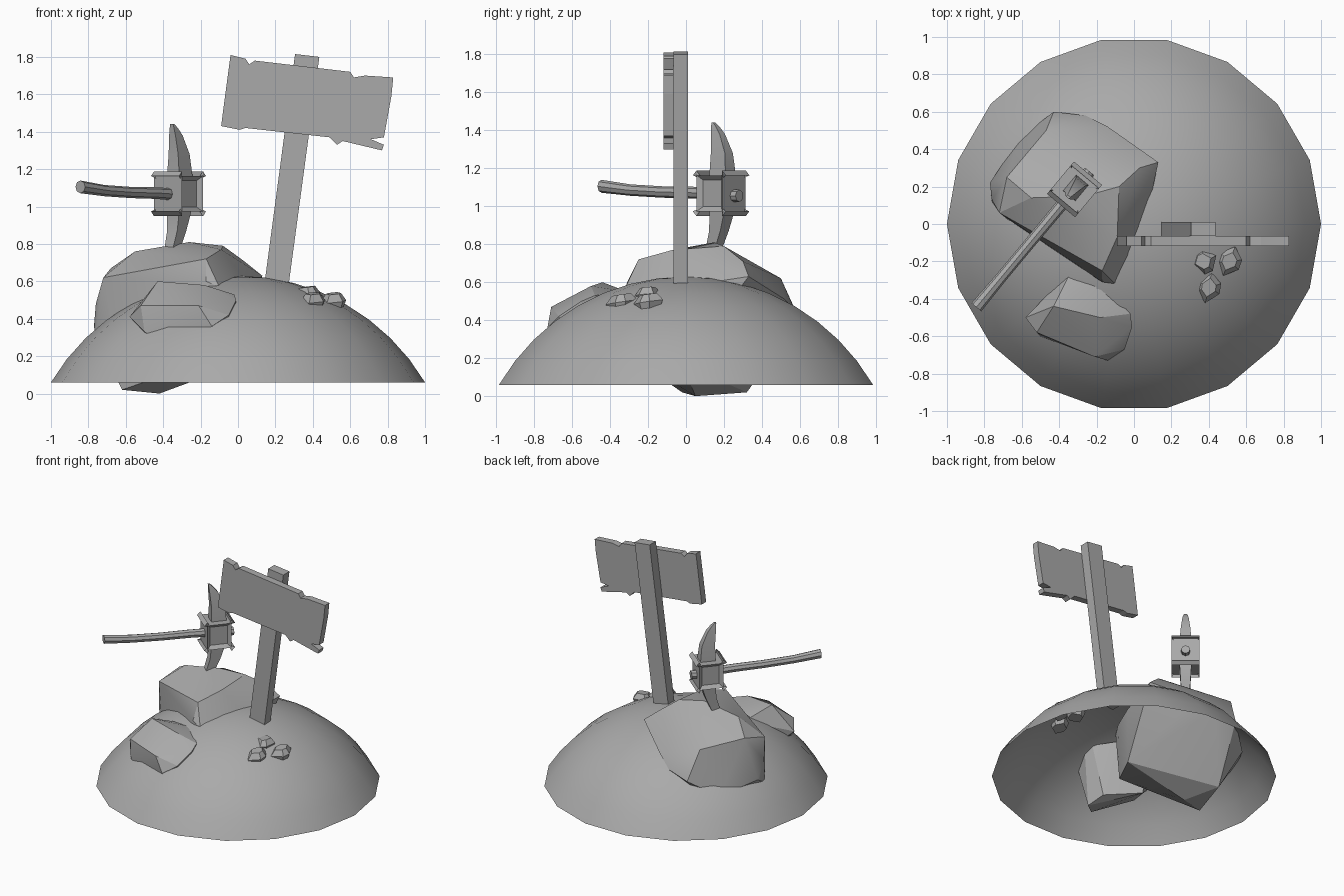
import bpy, bmesh
from math import sin, cos, pi, radians, asin
from mathutils import Vector

cube = bpy.data.objects.get("Cube")
if cube:
    bpy.data.objects.remove(cube)

stone = bpy.data.materials.new("plain_grey")
stone.use_nodes = True
GREY = (0.4, 0.4, 0.4, 1)
stone.diffuse_color = GREY
stone.node_tree.nodes["Principled BSDF"].inputs["Base Color"].default_value = GREY


def finish(name, bm, angle=None):
    """Turn a bmesh into a named, shaded object."""
    bmesh.ops.remove_doubles(bm, verts=bm.verts, dist=0.0005)
    bmesh.ops.recalc_face_normals(bm, faces=bm.faces)
    mesh = bpy.data.meshes.new(name)
    bm.to_mesh(mesh)
    bm.free()
    obj = bpy.data.objects.new(name, mesh)
    mesh.materials.append(stone)
    bpy.context.collection.objects.link(obj)
    if angle:
        bpy.ops.object.select_all(action='DESELECT')
        obj.select_set(True)
        bpy.context.view_layer.objects.active = obj
        bpy.ops.object.shade_smooth_by_angle(angle=radians(angle))
    return obj


def loft(name, rings, caps=True, angle=None):
    """Skin a list of equally sized point rings."""
    bm = bmesh.new()
    loops = [[bm.verts.new(p) for p in ring] for ring in rings]
    n = len(loops[0])
    for a, b in zip(loops, loops[1:]):
        for i in range(n):
            j = (i + 1) % n
            bm.faces.new((a[i], a[j], b[j], b[i]))
    if caps:
        bm.faces.new(loops[0])
        bm.faces.new(loops[-1])
    return finish(name, bm, angle)


def hull(name, points, angle=25):
    """Faceted boulder wrapped around a few corner points."""
    bm = bmesh.new()
    for p in points:
        bm.verts.new(p)
    bmesh.ops.convex_hull(bm, input=bm.verts)
    bmesh.ops.delete(bm, geom=[v for v in bm.verts if not v.link_faces], context='VERTS')
    bmesh.ops.dissolve_limit(bm, angle_limit=radians(7), verts=bm.verts, edges=bm.edges)
    return finish(name, bm, angle)


# Mound: an open spherical cap with eighteen sides
R, BASE, SIDES, RINGS = 1.162, -0.532, 18, 8
rings = []
for k in range(RINGS + 1):
    t = asin(1 / R) * (1 - k / RINGS)
    rings.append([(R * sin(t) * cos(2 * pi * i / SIDES), R * sin(t) * sin(2 * pi * i / SIDES),
                   BASE + R * cos(t)) for i in range(SIDES)])
mound = loft("mound", rings, caps=False, angle=40)

# Boulders
hull("large_boulder", [
    (-.62, -.02, .02), (-.51, .32, .02), (-.42, .05, 0), (-.1, -.28, .2), (.04, -.02, .17),
    (-.76, .12, .3), (-.77, .22, .36), (-.61, .46, .28), (-.43, .6, .4), (-.26, .58, .44),
    (-.14, .52, .51), (.05, .39, .6), (.13, .33, .63), (.06, 0, .58), (-.02, -.2, .57),
    (-.1, -.32, .57), (-.17, -.31, .6), (-.76, .13, .48), (-.72, .06, .62), (-.17, -.25, .72),
    (-.68, .25, .67), (-.55, .14, .76), (-.26, .15, .81), (-.08, .2, .79), (-.47, .5, .62),
    (-.09, -.07, .77), (.03, .3, .71)])
hull("small_boulder", [
    (-.33, -.24, .52), (-.17, -.31, .55), (-.02, -.48, .53), (-.01, -.55, .5), (-.05, -.67, .42),
    (-.14, -.73, .36), (-.21, -.71, .47), (-.5, -.6, .33), (-.58, -.5, .41), (-.52, -.58, .47),
    (-.43, -.44, .6), (-.18, -.5, .58), (-.04, -.55, .08), (-.16, -.66, .12), (-.42, -.5, .24),
    (-.3, -.26, .15), (-.07, -.42, .12)])


# Pebbles: one faceted chunk, turned and stretched
def pebble(name, x, y, z, sx, sy, turn):
    pts = []
    for h, scale in ((-.045, .75), (0, 1), (.04, .6)):
        for i in range(6):
            a = i * pi / 3 + .25 * sin(i * 2)
            px, py = sx * scale * cos(a), sy * scale * sin(a)
            pts.append((x + px * cos(turn) - py * sin(turn),
                        y + px * sin(turn) + py * cos(turn), z + h + .15 * px))
    hull(name, pts)


pebble("pebble_back", .37, -.2, .53, .075, .07, .4)
pebble("pebble_left", .51, -.2, .495, .085, .065, 1.2)
pebble("pebble_front", .4, -.34, .495, .085, .065, 1.4)


# Sign: leaning post with a notched plank
def slab(name, outline, front, back):
    return loft(name, [[(x, y, z) for x, z in outline] for y in (front, back)])


slab("sign_post", [(.14, .575), (.272, .59), (.435, 1.8), (.305, 1.815)], -.065, .01)
slab("sign_board", [
    (-.04, 1.81), (.04, 1.79), (.06, 1.76), (.09, 1.78), (.6, 1.72), (.62, 1.69), (.68, 1.7),
    (.83, 1.69), (.82, 1.59), (.78, 1.37), (.71, 1.36), (.78, 1.33), (.77, 1.3), (.56, 1.35),
    (.53, 1.33), (.49, 1.37), (.04, 1.42), (.01, 1.41), (-.09, 1.43), (-.08, 1.51)], -.118, -.065)

# Pickaxe: everything is placed along the handle direction
CENTRE = Vector((-.318, .185, 0))
ALONG = Vector((.64, .768, 0))
ACROSS = Vector((.768, -.64, 0))


def place(s, t, z):
    return CENTRE + ALONG * s + ACROSS * t + Vector((0, 0, z))


def rod(name, stations, sides):
    rings = [[place(s, r * cos(2 * pi * i / sides), z + r * sin(2 * pi * i / sides))
              for i in range(sides)] for s, z, r in stations]
    return loft(name, rings)


def blade(name, stations):
    rings = [[place(s + i * a, j * b, z) for i, j in ((-1, -1), (1, -1), (1, 1), (-1, 1))]
             for z, s, a, b in stations]
    return loft(name, rings, angle=30)


rod("pickaxe_handle", [(-.82, 1.105, .034), (-.62, 1.085, .03), (-.4, 1.075, .03),
                       (-.2, 1.072, .031), (.08, 1.06, .033)], 8)
rod("handle_end", [(.07, 1.055, .032), (.125, 1.055, .032)], 8)
blade("upper_blade", [(1.1, .01, .055, .045), (1.17, .01, .055, .042), (1.28, .005, .048, .033),
                      (1.38, -.022, .03, .022), (1.42, -.04, .016, .015), (1.44, -.052, .006, .01)])
blade("lower_blade", [(1.03, .01, .055, .045), (.97, .005, .05, .042), (.87, -.015, .038, .035),
                      (.75, -.06, .03, .028)])

# Pickaxe head: a chamfered block
bm = bmesh.new()
bmesh.ops.create_cube(bm, size=1)
for v in bm.verts:
    v.co = place(v.co.x * .175, v.co.y * .145, 1.068 + v.co.z * .19)
bmesh.ops.bevel(bm, geom=bm.edges[:], offset=.025, segments=1, affect='EDGES')
finish("pickaxe_head", bm)
